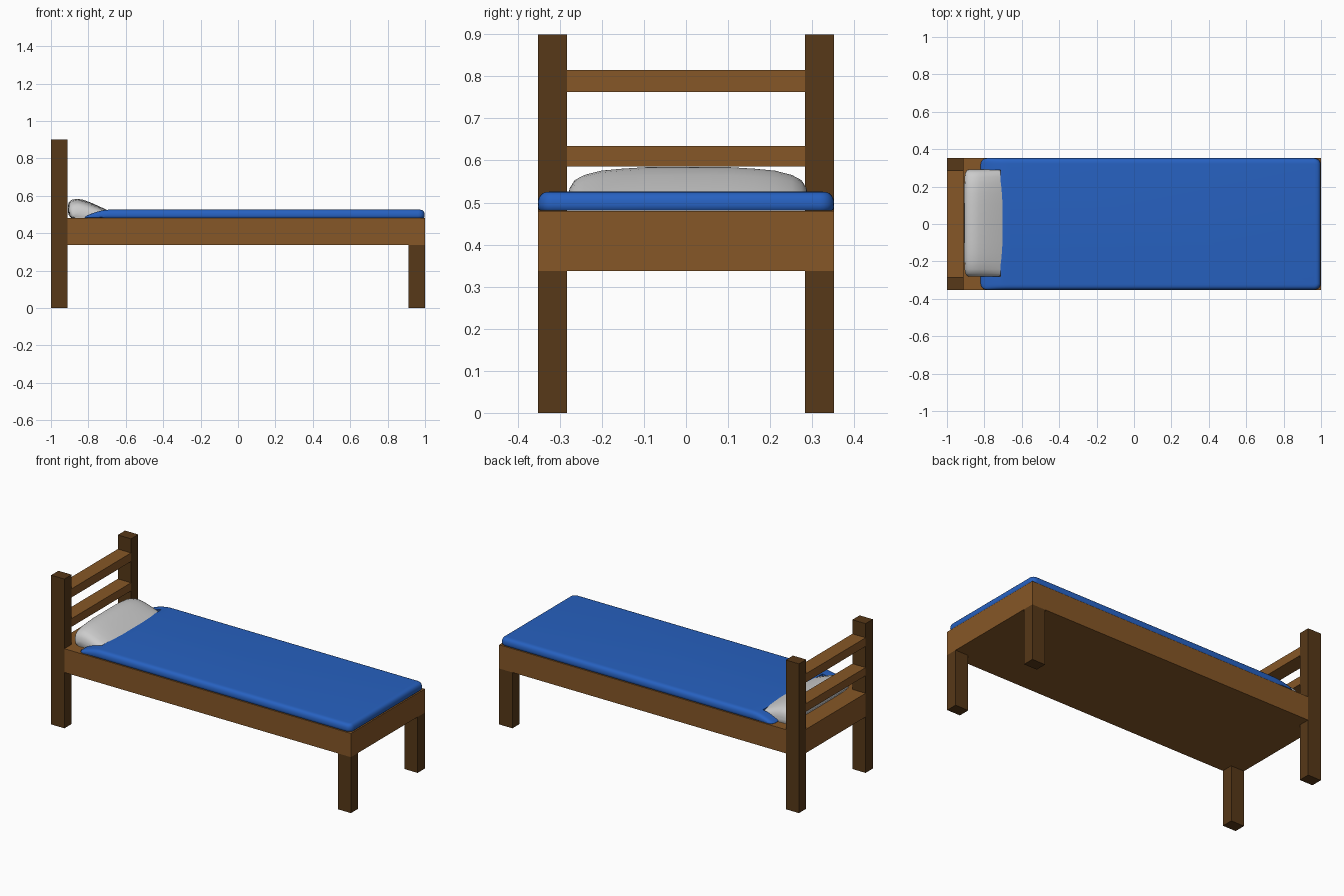
import bpy, bmesh, math

if "Cube" in bpy.data.objects:
    bpy.data.objects.remove(bpy.data.objects["Cube"])


def material(name, rgb):
    m = bpy.data.materials.new(name)
    m.diffuse_color = (*rgb, 1)
    m.use_nodes = True
    m.node_tree.nodes["Principled BSDF"].inputs["Base Color"].default_value = m.diffuse_color
    return m


WOOD = material("wood", (0.24, 0.095, 0.02))
DARK = material("dark_wood", (0.095, 0.04, 0.009))
BLUE = material("blue_cloth", (0.02, 0.12, 0.53))


def finish(name, bm, mat=None, smooth=None):
    bmesh.ops.recalc_face_normals(bm, faces=bm.faces)
    me = bpy.data.meshes.new(name)
    bm.to_mesh(me)
    bm.free()
    ob = bpy.data.objects.new(name, me)
    bpy.context.collection.objects.link(ob)
    if mat:
        me.materials.append(mat)
    if smooth:
        bpy.ops.object.select_all(action='DESELECT')
        ob.select_set(True)
        bpy.context.view_layer.objects.active = ob
        bpy.ops.object.shade_smooth_by_angle(angle=math.radians(smooth))
    return ob


def loft(name, rings, mat=None, smooth=None):
    """Skin a list of equal-length closed rings and cap both ends."""
    bm = bmesh.new()
    vs = [[bm.verts.new(p) for p in r] for r in rings]
    n = len(rings[0])
    for a, b in zip(vs, vs[1:]):
        for i in range(n):
            j = (i + 1) % n
            bm.faces.new((a[i], a[j], b[j], b[i]))
    bm.faces.new(vs[0])
    bm.faces.new(vs[-1])
    return finish(name, bm, mat, smooth)


def prism(name, outline, z0, z1, mat=None):
    return loft(name, [[(x, y, z) for x, y in outline] for z in (z0, z1)], mat)


def box(name, x0, x1, y0, y1, z0, z1, mat=None):
    return prism(name, [(x0, y0), (x1, y0), (x1, y1), (x0, y1)], z0, z1, mat)


W, Y, P = 0.352, 0.283, 0.912   # half width, inner post face, inner post x

# Posts and legs
for s, side in ((-1, "front"), (1, "back")):
    y0, y1 = sorted((s * Y, s * W))
    box(f"head_post_{side}", -1, -P, y0, y1, 0, 0.9, DARK)
    box(f"foot_leg_{side}", P, 1, y0, y1, 0, 0.337, DARK)

# Bed base, notched around the head posts
prism("bed_base", [(-1, -Y), (-P, -Y), (-P, -W), (1, -W),
                   (1, W), (-P, W), (-P, Y), (-1, Y)], 0.337, 0.48, WOOD)

# Headboard rails
box("lower_rail", -1, -P, -Y, Y, 0.586, 0.635, WOOD)
box("upper_rail", -1, -P, -Y, Y, 0.763, 0.815, WOOD)


# Blanket: rounded slab whose head end tapers down to the base
def rounded(inset, z, x0=-0.82, x1=0.998, hw=0.352, r=0.035):
    pts = []
    for cx, cy, a0 in ((x1 - r, hw - r, 0), (x0 + r, hw - r, 90),
                       (x0 + r, r - hw, 180), (x1 - r, r - hw, 270)):
        for k in range(6):
            a = math.radians(a0 + 18 * k)
            q = r - inset
            pts.append((cx + q * math.cos(a), cy + q * math.sin(a), z))
    return pts


blanket = loft("blanket", [rounded(i, z) for i, z in (
    (0.006, 0.481), (0.001, 0.486), (0, 0.495), (0.001, 0.507), (0.005, 0.516),
    (0.011, 0.522), (0.019, 0.525), (0.03, 0.526))], BLUE)
bm = bmesh.new()
bm.from_mesh(blanket.data)
for x in (-0.785, -0.76, -0.735, -0.71, -0.685, -0.66):
    bmesh.ops.bisect_plane(bm, geom=bm.verts[:] + bm.edges[:] + bm.faces[:],
                           plane_co=(x, 0, 0), plane_no=(1, 0, 0))
for v in bm.verts:
    t = min(1, max(0, (v.co.x + 0.83) / 0.15))
    v.co.z = 0.481 + (v.co.z - 0.481) * (0.1 + 0.9 * math.sin(t * math.pi / 2))
bm.to_mesh(blanket.data)
bm.free()

# Recess in the blanket where the pillow sits
cutter = box("pillow_recess_cutter", -0.95, -0.715, -0.28, 0.288, 0.4, 0.7)
cutter.hide_render = True
cutter.hide_viewport = True
cut = blanket.modifiers.new("pillow_recess", 'BOOLEAN')
cut.operation = 'DIFFERENCE'
cut.object = cutter
bpy.ops.object.select_all(action='DESELECT')
blanket.select_set(True)
bpy.context.view_layer.objects.active = blanket
bpy.ops.object.shade_smooth_by_angle(angle=math.radians(40))

# Pillow: wedge profile lofted along y, shrinking towards its ends
profile = [(-0.893, 0.481), (-0.907, 0.5), (-0.91, 0.54), (-0.905, 0.565),
           (-0.89, 0.578), (-0.86, 0.584), (-0.83, 0.579), (-0.79, 0.565),
           (-0.75, 0.547), (-0.715, 0.531), (-0.7, 0.523), (-0.7, 0.481)]
half = [(0, 1, 1), (0.35, 1, 1), (0.55, 0.99, 0.965), (0.72, 0.98, 0.92),
        (0.86, 0.96, 0.82), (0.94, 0.92, 0.7), (0.98, 0.85, 0.52), (1, 0.74, 0.3)]
sections = [(-u, a, b) for u, a, b in half[:0:-1]] + half
loft("pillow", [[(-0.803 + (x + 0.803) * a, 0.005 + 0.287 * u, 0.481 + (z - 0.481) * b)
                 for x, z in profile] for u, a, b in sections], None, 50)
